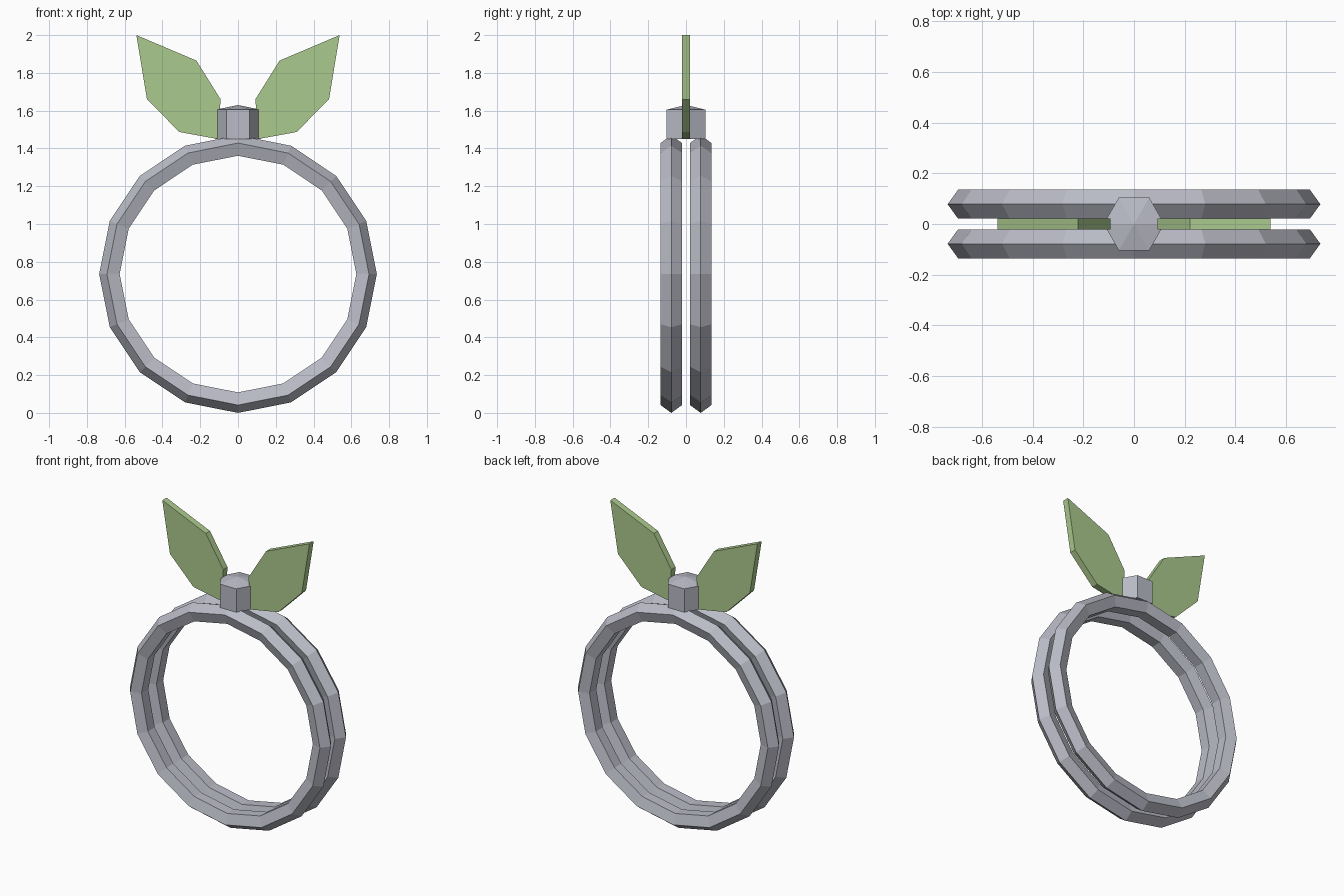
import bpy
import bmesh
from math import cos, sin, pi

cube = bpy.data.objects.get("Cube")
if cube:
    bpy.data.objects.remove(cube, do_unlink=True)


def material(name, colour):
    mat = bpy.data.materials.new(name)
    mat.use_nodes = True
    mat.diffuse_color = colour
    node = next(n for n in mat.node_tree.nodes if n.type == 'BSDF_PRINCIPLED')
    node.inputs["Base Color"].default_value = colour
    return mat


silver = material("silver grey", (0.49, 0.50, 0.565, 1))
green = material("leaf green", (0.41, 0.59, 0.27, 1))


def finish(bm, name, mat):
    bmesh.ops.recalc_face_normals(bm, faces=bm.faces)
    mesh = bpy.data.meshes.new(name)
    bm.to_mesh(mesh)
    bm.free()
    mesh.materials.append(mat)
    obj = bpy.data.objects.new(name, mesh)
    bpy.context.collection.objects.link(obj)
    return obj


def extrude_outline(points, offset):
    """Solid made by extruding a flat outline along an offset vector."""
    bm = bmesh.new()
    base = bm.faces.new([bm.verts.new(p) for p in points])
    result = bmesh.ops.extrude_face_region(bm, geom=[base], use_keep_orig=True)
    moved = [v for v in result["geom"] if isinstance(v, bmesh.types.BMVert)]
    bmesh.ops.translate(bm, verts=moved, vec=offset)
    top = next(f for f in result["geom"] if isinstance(f, bmesh.types.BMFace))
    return bm, top


# Twin bands with a five-sided cross-section
for name, y in (("front_band", -0.078), ("back_band", 0.078)):
    bpy.ops.mesh.primitive_torus_add(
        major_segments=16, minor_segments=5, major_radius=0.675,
        minor_radius=0.06, location=(0, y, 0.735), rotation=(pi / 2, 0, 0))
    band = bpy.context.object
    band.name = name
    band.data.materials.append(silver)
    for poly in band.data.polygons:
        poly.use_smooth = False

# Hexagonal setting with a shallow pointed cap
hexagon = [(0.12 * cos(i * pi / 3), 0.12 * sin(i * pi / 3), 1.45) for i in range(6)]
bm, cap = extrude_outline(hexagon, (0, 0, 0.155))
tip = bmesh.ops.poke(bm, faces=[cap])["verts"]
bmesh.ops.translate(bm, verts=tip, vec=(0, 0, 0.025))
finish(bm, "hexagonal_setting", silver)

# Pair of flat leaves
leaf = [(0.107, 1.45), (0.31, 1.487), (0.482, 1.66), (0.538, 2.0),
        (0.22, 1.865), (0.092, 1.66)]
for name, side in (("left_leaf", 1), ("right_leaf", -1)):
    bm, _ = extrude_outline([(side * x, -0.022, z) for x, z in leaf], (0, 0.044, 0))
    finish(bm, name, green)
